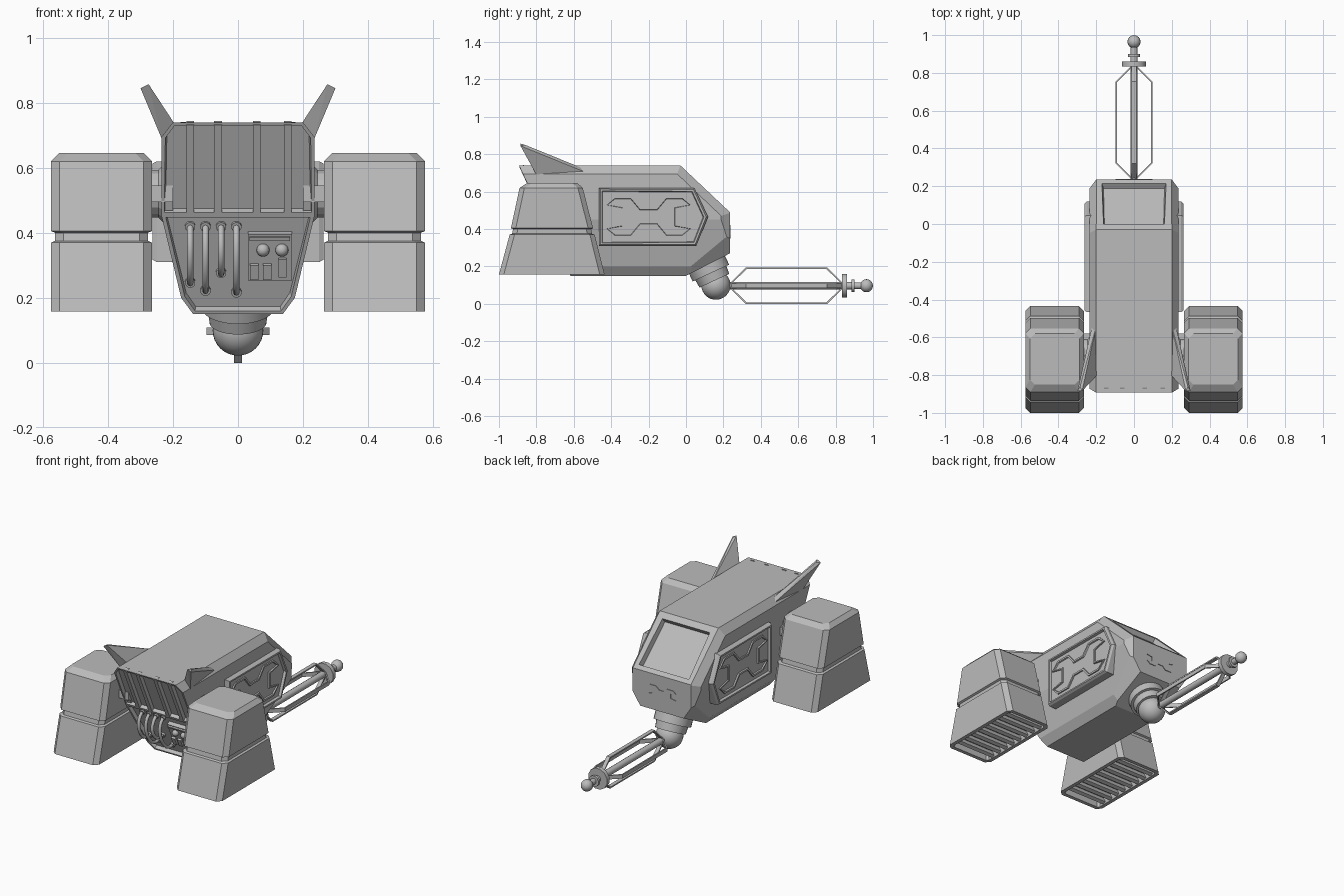
import bpy, bmesh, math
from mathutils import Vector, Matrix

if "Cube" in bpy.data.objects:
    bpy.data.objects.remove(bpy.data.objects["Cube"])

GREY = bpy.data.materials.new("plain grey")
GREY.diffuse_color = (0.5, 0.5, 0.5, 1)
GREY.use_nodes = True
GREY.node_tree.nodes["Principled BSDF"].inputs["Base Color"].default_value = GREY.diffuse_color


def finish(name, bm, mirror=False, smooth=False):
    bmesh.ops.recalc_face_normals(bm, faces=bm.faces[:])
    me = bpy.data.meshes.new(name)
    bm.to_mesh(me)
    bm.free()
    me.materials.append(GREY)
    ob = bpy.data.objects.new(name, me)
    bpy.context.collection.objects.link(ob)
    if smooth:
        bpy.ops.object.select_all(action='DESELECT')
        ob.select_set(True)
        bpy.context.view_layer.objects.active = ob
        bpy.ops.object.shade_smooth_by_angle(angle=math.radians(35))
    if mirror:
        ob.modifiers.new("mirror", 'MIRROR')
    return ob


def loft(rings):
    """Closed solid through rings of equal point count."""
    bm = bmesh.new()
    vs = [[bm.verts.new(p) for p in r] for r in rings]
    n = len(rings[0])
    for a, b in zip(vs, vs[1:]):
        for i in range(n):
            bm.faces.new((a[i], a[(i + 1) % n], b[(i + 1) % n], b[i]))
    bm.faces.new(vs[0])
    bm.faces.new(vs[-1])
    bmesh.ops.recalc_face_normals(bm, faces=bm.faces[:])
    return bm


def prism_x(pts, a, b):
    return loft([[(x, y, z) for y, z in pts] for x in (a, b)])


def inset(bm, face, steps):
    for thick, depth in steps:
        bmesh.ops.inset_individual(bm, faces=[face], thickness=thick, depth=depth)


def pick(bm, normal):
    n = Vector(normal).normalized()
    return [f for f in bm.faces if f.normal.dot(n) > 0.995]


def turned(bm, profile, start, axis, sides):
    """Add a turned solid: profile is (distance, radius) along an axis."""
    rot = Vector((0, 0, 1)).rotation_difference(Vector(axis)).to_matrix()
    part = loft([[Vector(start) + rot @ Vector((r * math.cos(t), r * math.sin(t), d))
                  for t in [math.tau * (i + .5) / sides for i in range(sides)]]
                 for d, r in profile])
    me = bpy.data.meshes.new("tmp")
    part.to_mesh(me)
    part.free()
    bm.from_mesh(me)
    bpy.data.meshes.remove(me)


def box(bm, centre, size, rot=Matrix.Identity(4)):
    bmesh.ops.create_cube(bm, size=1, matrix=Matrix.Translation(centre) @ rot @ Matrix.Diagonal((*size, 1)))


def ball(bm, centre, r, seg=24):
    bmesh.ops.create_uvsphere(bm, u_segments=seg, v_segments=seg // 2, radius=r,
                              matrix=Matrix.Translation(centre))


# Hull: side profile extruded, then chamfered by planes on both sides
bm = prism_x([(-.893, .74), (-.03, .74), (.235, .49), (.235, .27), (0, .15), (-.618, .15)], -.235, .235)
for p, n in [((.2, 0, .74), (.045, 0, .035)), ((.235, 0, .45), (.25, 0, -.06)),
             ((.175, 0, .2), (.05, 0, -.037)), ((.2, -.03, .74), (.79, .43, .45)),
             ((.2, .235, .4), (.8, .6, 0)), ((.15, .115, .21), (.8, .28, -.53))]:
    for s in (1, -1):
        geom = bm.verts[:] + bm.edges[:] + bm.faces[:]
        cut = bmesh.ops.bisect_plane(bm, geom=geom, plane_co=(p[0] * s, p[1], p[2]),
                                     plane_no=(n[0] * s, n[1], n[2]), clear_outer=True)
        bmesh.ops.contextual_create(bm, geom=[e for e in cut['geom_cut'] if isinstance(e, bmesh.types.BMEdge)])
bmesh.ops.recalc_face_normals(bm, faces=bm.faces[:])
bm.normal_update()
REAR = Vector((0, -.59, -.275)).normalized()
rear = pick(bm, REAR)
bmesh.ops.bisect_plane(bm, geom=rear + list({e for f in rear for e in f.edges}) +
                       list({v for f in rear for v in f.verts}),
                       plane_co=(0, 0, .455), plane_no=(0, 0, 1))
bm.normal_update()
for f in pick(bm, REAR):                      # rear recesses
    inset(bm, f, [(.012, 0), (.005, -.022)])
for f in pick(bm, (0, .25, .265)):            # windscreen recess
    inset(bm, f, [(.04, 0), (.012, -.03)])
finish("hull", bm)

# Rear equipment, placed in the plane of the sloping rear face
TILT = Matrix.Rotation(math.atan2(.275, .59), 4, 'X')


def on_rear(x, z, out):
    return Vector((x, -.893 + (.74 - z) * .466, z)) + REAR * out


bm = bmesh.new()
for x in (-.147, -.062, .058, .153):
    box(bm, on_rear(x, .597, -.012), (.024, .028, .30), TILT)
finish("rear_ribs", bm)

bm = bmesh.new()
box(bm, on_rear(.098, .325, -.012), (.135, .03, .155), TILT)
for x, z, h in ((.05, .284, .05), (.09, .284, .05), (.137, .297, .06)):
    box(bm, on_rear(x, z, .006), (.025, .02, h), TILT)
box(bm, on_rear(.098, .385, .006), (.125, .012, .012), TILT)
finish("control_box", bm)
bm = bmesh.new()
for x in (.077, .135):
    ball(bm, on_rear(x, .35, .008), .02, 16)
finish("control_knobs", bm, smooth=True)

sockets = bmesh.new()
for x, low in ((-.147, .24), (-.1, .215), (-.052, .27), (-.005, .21)):
    cu = bpy.data.curves.new("hose", 'CURVE')
    cu.dimensions = '3D'
    cu.bevel_depth, cu.bevel_resolution, cu.resolution_u = .01, 2, 8
    sp = cu.splines.new('BEZIER')
    sp.bezier_points.add(1)
    for bp, z, dz in zip(sp.bezier_points, (low, .412), (.01, -.01)):
        bp.co = on_rear(x, z, -.02)
        inner, outer = on_rear(x, z + dz, .075), on_rear(x, z, -.08)
        bp.handle_left, bp.handle_right = (outer, inner) if z == low else (inner, outer)
        turned(sockets, [(0, .016), (.012, .016)], on_rear(x, z, -.024), REAR, 12)
    cu.materials.append(GREY)
    bpy.context.collection.objects.link(bpy.data.objects.new("rear_hose", cu))
finish("hose_sockets", sockets)

# Side plates with a raised trim
bm = prism_x([(-.465, .62), (.045, .62), (.118, .465), (.055, .31), (-.465, .31)], .16, .25)
bm.normal_update()
inset(bm, pick(bm, (1, 0, 0))[0], [(.01, .013), (.012, 0), (.005, -.015)])
finish("side_plate", bm, mirror=True)

half = [(.04, .05), (.09, .11), (.17, .11), (.235, .055), (.185, .05), (.125, .03)]
half = [(.04, .05), (.09, .11), (.185, .11), (.235, .06), (.15, .04)]
right = half + [(u, -v) for u, v in reversed(half)]
TRIM = right + [(-u, -v) for u, v in right]
bm = prism_x([(-.2 + u, .465 + v) for u, v in TRIM], .245, .256)
bm.normal_update()
inset(bm, pick(bm, (1, 0, 0))[0], [(.012, 0), (.003, -.008)])
finish("side_trim", bm, mirror=True)

bm = loft([[(u * .42, y, .385 + v * .33) for u, v in TRIM] for y in (.23, .239)])
finish("nose_trim", bm)

# Rear fins
bm = bmesh.new()
for p in ((.2, -.54, .72), (.222, -.54, .705), (.195, -.8, .735), (.235, -.8, .69),
          (.275, -.885, .857), (.3, -.885, .845), (.285, -.86, .85)):
    bm.verts.new(p)
bmesh.ops.convex_hull(bm, input=bm.verts[:])
finish("fin", bm, mirror=True)


# Legs: chamfered blocks with a groove and a slatted sole
def leg_ring(z, y0, y1, d=0, c=.026):
    x0, x1 = .265 + d, .575 - d
    y0, y1 = y0 + d, y1 - d
    return [(x0 + c, y0, z), (x1 - c, y0, z), (x1, y0 + c, z), (x1, y1 - c, z),
            (x1 - c, y1, z), (x0 + c, y1, z), (x0, y1 - c, z), (x0, y0 + c, z)]


bm = loft([leg_ring(.157, -1, -.435), leg_ring(.37, -.943, -.488), leg_ring(.375, -.942, -.49, .012),
           leg_ring(.4, -.937, -.495, .012), leg_ring(.405, -.936, -.497), leg_ring(.62, -.89, -.552),
           leg_ring(.645, -.875, -.557, .024)])
bm.normal_update()
inset(bm, pick(bm, (0, 0, -1))[0], [(.025, 0), (.005, -.04)])
finish("leg", bm, mirror=True)

bm = bmesh.new()
for i in range(8):
    box(bm, (.42, -.932 + i * .061, .182), (.27, .022, .04), Matrix.Rotation(.4, 4, 'X'))
finish("sole_slats", bm, mirror=True)

# Hip joints between hull and legs
bm = bmesh.new()
turned(bm, [(0, .09), (.03, .09), (.045, .075), (.08, .075)], (.2, -.68, .52), (1, 0, 0), 16)
box(bm, (.25, -.68, .52), (.1, .2, .05))
finish("hip_joint", bm, mirror=True)

# Chin collar and ball joint
bm = bmesh.new()
turned(bm, [(-.03, .108), (.05, .108), (.05, .09), (.1, .085)], (.115, .0, 0), (0, 0, 1), 4)
bm.clear()
turned(bm, [(-.03, .108), (.05, .108), (.05, .092), (.095, .088)], (0, .112, .21), (0, .42, -.907), 28)
finish("chin_collar", bm, smooth=True)
bm = bmesh.new()
ball(bm, (0, .16, .1), .078, 32)
finish("ball_joint", bm, smooth=True)

# Arm: rod, end discs and tip ball
AZ = .097
bm = bmesh.new()
turned(bm, [(0, .02), (.635, .02), (.635, .065), (.66, .065), (.66, .02), (.685, .02), (.685, .034),
            (.7, .034), (.7, .018), (.77, .018)], (0, .2, AZ), (0, 1, 0), 12)
finish("arm_rod", bm, smooth=True)
bm = bmesh.new()
ball(bm, (0, .965, AZ), .035, 16)
finish("arm_tip", bm, smooth=True)

# Cage of flat strips around the rod, one upright hoop and one level hoop
outer = [(.235, .012), (.32, .097), (.755, .097), (.84, .012)]
inner = [(.245, .012), (.324, .089), (.751, .089), (.83, .012)]
strip = outer + inner[::-1]
for k, name in enumerate(("top", "right", "bottom", "left")):
    bm = prism_x([(y, r) for y, r in strip], -.012, .012)
    bmesh.ops.transform(bm, verts=bm.verts[:],
                        matrix=Matrix.Translation((0, 0, AZ)) @ Matrix.Rotation(k * math.pi / 2, 4, 'Y'))
    finish("arm_cage_" + name, bm)
